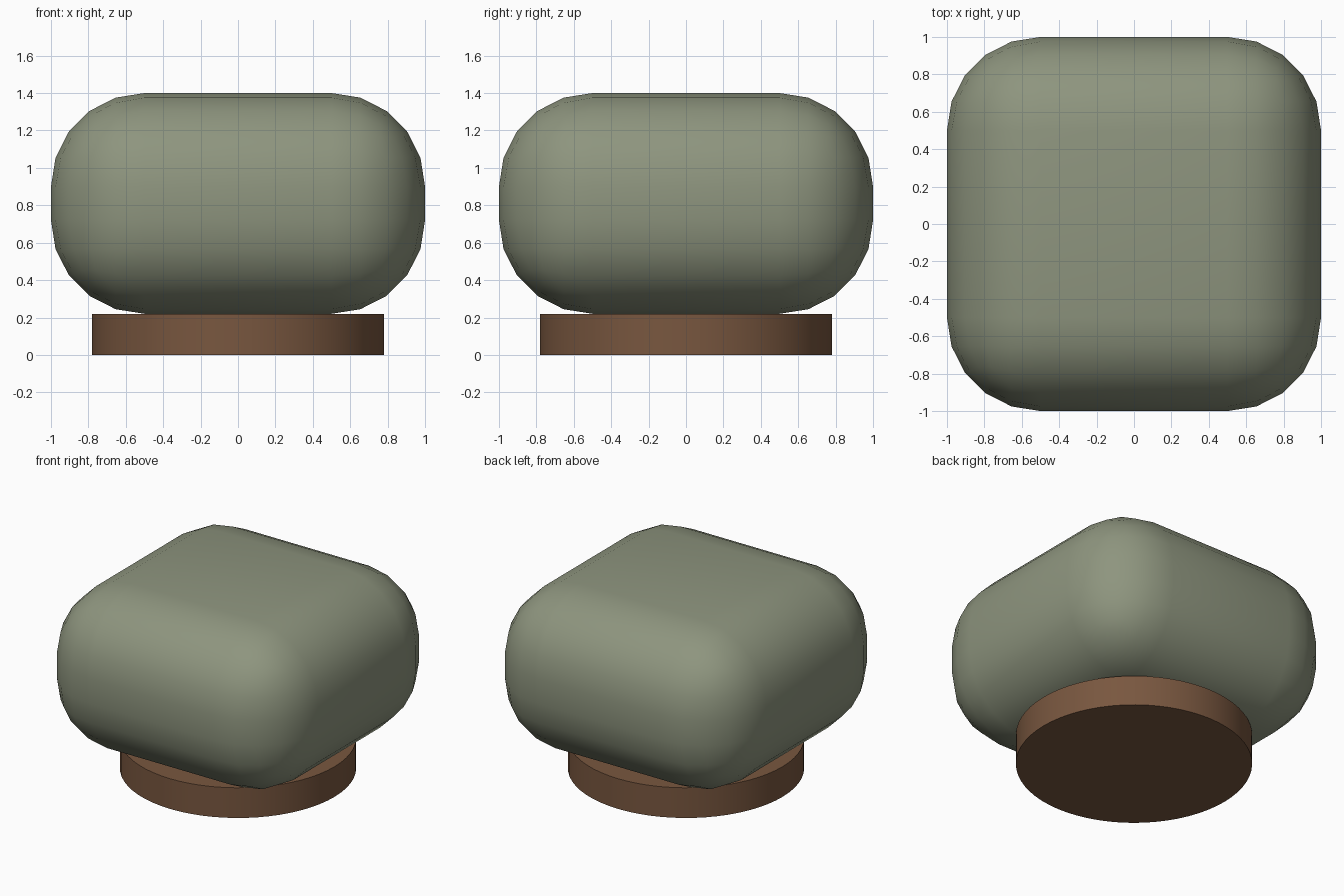
import bpy
import bmesh
from math import radians
from mathutils import Matrix

if "Cube" in bpy.data.objects:
    bpy.data.objects.remove(bpy.data.objects["Cube"])


def material(name, rgb):
    mat = bpy.data.materials.new(name)
    mat.diffuse_color = (*rgb, 1)
    mat.use_nodes = True
    mat.node_tree.nodes["Principled BSDF"].inputs["Base Color"].default_value = mat.diffuse_color
    return mat


def add_part(name, bm, mat):
    mesh = bpy.data.meshes.new(name)
    bm.to_mesh(mesh)
    bm.free()
    obj = bpy.data.objects.new(name, mesh)
    bpy.context.collection.objects.link(obj)
    mesh.materials.append(mat)
    bpy.ops.object.select_all(action='DESELECT')
    obj.select_set(True)
    bpy.context.view_layer.objects.active = obj
    bpy.ops.object.shade_smooth_by_angle(angle=radians(35))
    return obj


fabric = material("green_fabric", (0.27, 0.30, 0.21))
wood = material("brown_wood", (0.19, 0.095, 0.05))

BASE_HEIGHT, TOP = 0.22, 1.40

# Round plinth
bm = bmesh.new()
bmesh.ops.create_cone(bm, cap_ends=True, segments=64, radius1=0.78, radius2=0.78,
                      depth=BASE_HEIGHT,
                      matrix=Matrix.Translation((0, 0, BASE_HEIGHT / 2)))
add_part("plinth", bm, wood)

# Cushion: box with deeply rounded edges and corners
bm = bmesh.new()
bmesh.ops.create_cube(bm, size=1, matrix=Matrix.Translation((0, 0, (TOP + BASE_HEIGHT) / 2))
                      @ Matrix.Diagonal((2, 2, TOP - BASE_HEIGHT, 1)))
bmesh.ops.bevel(bm, geom=bm.edges[:], offset=0.5, offset_type='OFFSET',
                segments=5, profile=0.5, affect='EDGES')
add_part("cushion", bm, fabric)
